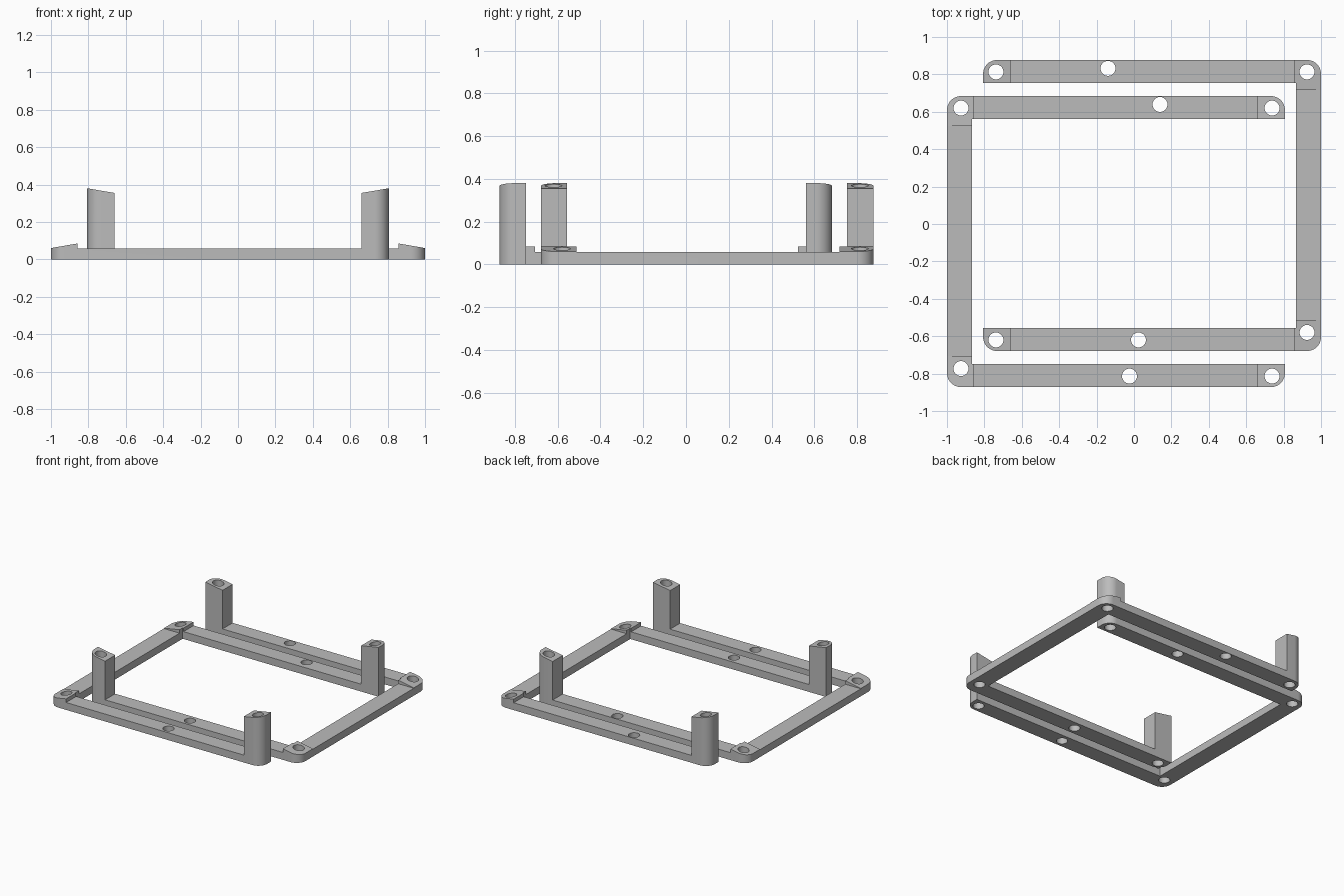
import bpy
import bmesh
from math import radians, sin, cos
from mathutils import Vector

cube = bpy.data.objects.get("Cube")
if cube:
    bpy.data.objects.remove(cube, do_unlink=True)

grey = bpy.data.materials.new("plain grey")
grey.use_nodes = True
GREY = (0.5, 0.5, 0.5, 1)
grey.diffuse_color = GREY
grey.node_tree.nodes["Principled BSDF"].inputs["Base Color"].default_value = GREY

# Frame dimensions
LEFT, TIP, FRONT, BACK = -1.0, 0.807, -0.872, 0.684
BAR, SIDE = 0.123, 0.134
R, HOLE = 0.075, 0.04
THICK = 0.057


def arc(cx, cy, start, sweep=90, r=R, steps=12):
    angles = [radians(start + sweep * i / steps) for i in range(steps + 1)]
    return [(cx + r * cos(a), cy + r * sin(a)) for a in angles]


def prism(name, outline, low, high, upright=False):
    """Extrude an outline along z, or along y when upright."""
    bm = bmesh.new()
    verts = [bm.verts.new((a, low, b) if upright else (a, b, low)) for a, b in outline]
    face = bm.faces.new(verts)
    out = bmesh.ops.extrude_face_region(bm, geom=[face])
    move = Vector((0, high - low, 0)) if upright else Vector((0, 0, high - low))
    bmesh.ops.translate(bm, vec=move, verts=[g for g in out["geom"] if isinstance(g, bmesh.types.BMVert)])
    bmesh.ops.recalc_face_normals(bm, faces=bm.faces)
    mesh = bpy.data.meshes.new(name)
    bm.to_mesh(mesh)
    bm.free()
    mesh.materials.append(grey)
    obj = bpy.data.objects.new(name, mesh)
    bpy.context.collection.objects.link(obj)
    return obj


def carve(obj, cutter, operation):
    mod = obj.modifiers.new(operation, "BOOLEAN")
    mod.operation, mod.object, mod.solver = operation, cutter, "EXACT"
    bpy.context.view_layer.objects.active = obj
    bpy.ops.object.modifier_apply(modifier=mod.name)
    bpy.data.objects.remove(cutter, do_unlink=True)


def bracket(name, side, shift):
    def place(points):
        return [(side * x, y + shift) for x, y in points]

    # U-shaped plan with rounded outer corners
    plan = (arc(LEFT + R, FRONT + R, 180) + arc(TIP - R, FRONT + R, 270)
            + [(TIP, FRONT + BAR), (LEFT + SIDE, FRONT + BAR),
               (LEFT + SIDE, BACK - BAR), (TIP, BACK - BAR)]
            + arc(TIP - R, BACK - R, 0) + arc(LEFT + R, BACK - R, 90))
    frame = prism(name, place(plan), 0, 0.5)

    # Side profile: sloping corner pad, flat bar, sloping post
    profile = [(-1.1, -0.1), (0.9, -0.1), (0.9, 0.396), (0.66, 0.355), (0.66, THICK),
               (-0.858, THICK), (-0.858, 0.085), (-1.1, 0.043)]
    shape = prism("profile_cutter", [(side * x, z) for x, z in profile], -2, 2, upright=True)
    carve(frame, shape, "INTERSECT")

    # Lower the side rail between the corner pads
    rail = [(-1.2, -0.706), (-0.8, -0.706), (-0.8, 0.524), (-1.2, 0.524)]
    carve(frame, prism("rail_cutter", place(rail), THICK, 1), "DIFFERENCE")

    # Screw holes through corners, bars and posts
    holes = [(-0.925, 0.62), (-0.925, -0.773), (0.139, 0.639),
             (-0.024, -0.813), (0.738, 0.62), (0.738, -0.813)]
    for x, y in holes:
        circle = arc(x, y, 0, 360, HOLE, 32)[:-1]
        carve(frame, prism("hole_cutter", place(circle), -1, 1), "DIFFERENCE")

    bpy.ops.object.select_all(action="DESELECT")
    frame.select_set(True)
    bpy.context.view_layer.objects.active = frame
    bpy.ops.object.shade_smooth_by_angle(angle=radians(30))


bracket("right_bracket", 1, 0)
bracket("left_bracket", -1, 0.193)
